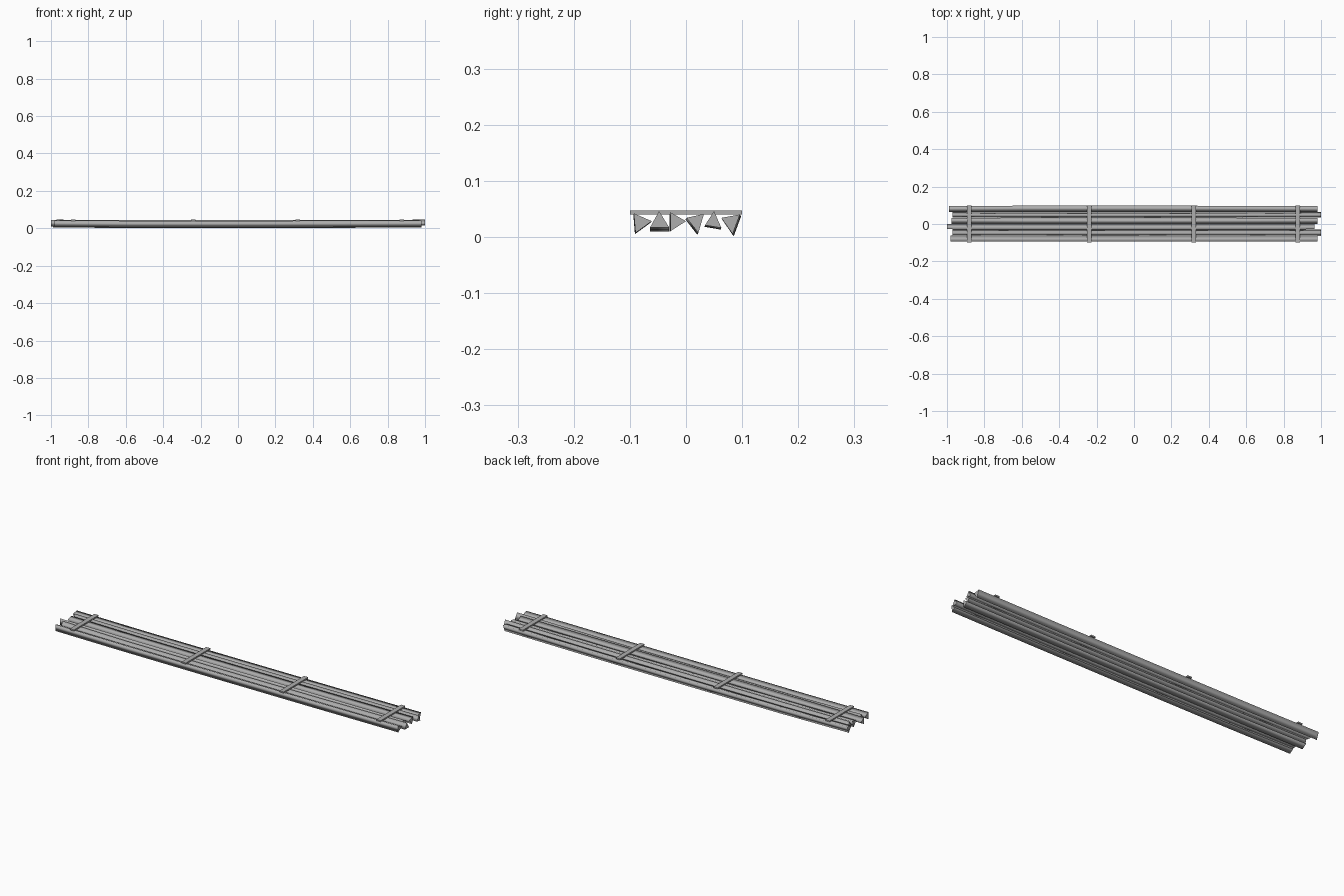
import bpy, bmesh

if "Cube" in bpy.data.objects:
    bpy.data.objects.remove(bpy.data.objects["Cube"])

# Dark grey for every part
grey = bpy.data.materials.new("dark_grey")
grey.diffuse_color = (0.42, 0.42, 0.42, 1)
grey.use_nodes = True
grey.node_tree.nodes["Principled BSDF"].inputs["Base Color"].default_value = grey.diffuse_color

def make_object(name, rings, smooth=False):
    # Skin matching closed rings into a capped prism
    bm = bmesh.new()
    loops = [[bm.verts.new(p) for p in ring] for ring in rings]
    n = len(loops[0])
    for a, b in zip(loops, loops[1:]):
        for i in range(n):
            j = (i + 1) % n
            bm.faces.new((a[i], a[j], b[j], b[i])).smooth = smooth
    for cap in (loops[0], loops[-1]):
        face = bm.faces.new(cap)
        for e in face.edges:
            e.smooth = False
    bmesh.ops.recalc_face_normals(bm, faces=bm.faces[:])
    mesh = bpy.data.meshes.new(name)
    bm.to_mesh(mesh)
    bm.free()
    mesh.materials.append(grey)
    obj = bpy.data.objects.new(name, mesh)
    bpy.context.collection.objects.link(obj)
    return obj

# Triangular poles: x start, x end, (y, z) corners, mid-length bow (dy, dz)
poles = [
    (-0.98, 0.98, [(-.093, .042), (-.061, .028), (-.090, .007)], (-.001, -.002)),
    (-0.97, 1.00, [(-.048, .046), (-.030, .017), (-.064, .017)], (0, -.007)),
    (-1.00, 0.965, [(-.028, .044), (0, .028), (-.028, .010)], (-.001, 0)),
    (-0.975, 0.98, [(.001, .034), (.032, .041), (.022, .007)], (-.002, -.003)),
    (-0.97, 1.00, [(.050, .046), (.063, .016), (.034, .021)], (-.001, -.003)),
    (-0.99, 0.98, [(.063, .034), (.096, .040), (.083, .005)], (.002, -.004)),
]
for k, (x0, x1, tri, (dy, dz)) in enumerate(poles):
    stations = [(x0, 0), (-0.6, .9), (-0.05, 1), (0.5, .7), (x1, 0)]
    rings = [[(x, y + dy * f, z + dz * f) for y, z in tri] for x, f in stations]
    make_object(f"pole_{k + 1}", rings, smooth=True)

# Flat cross straps laid over the poles
for k, x in enumerate((-0.88, -0.24, 0.32, 0.875)):
    w = 0.012
    rings = [[(x - w, y, .040), (x + w, y, .040), (x + w, y, .047), (x - w, y, .047)]
             for y in (-0.1, 0.1)]
    make_object(f"cross_strap_{k + 1}", rings)
